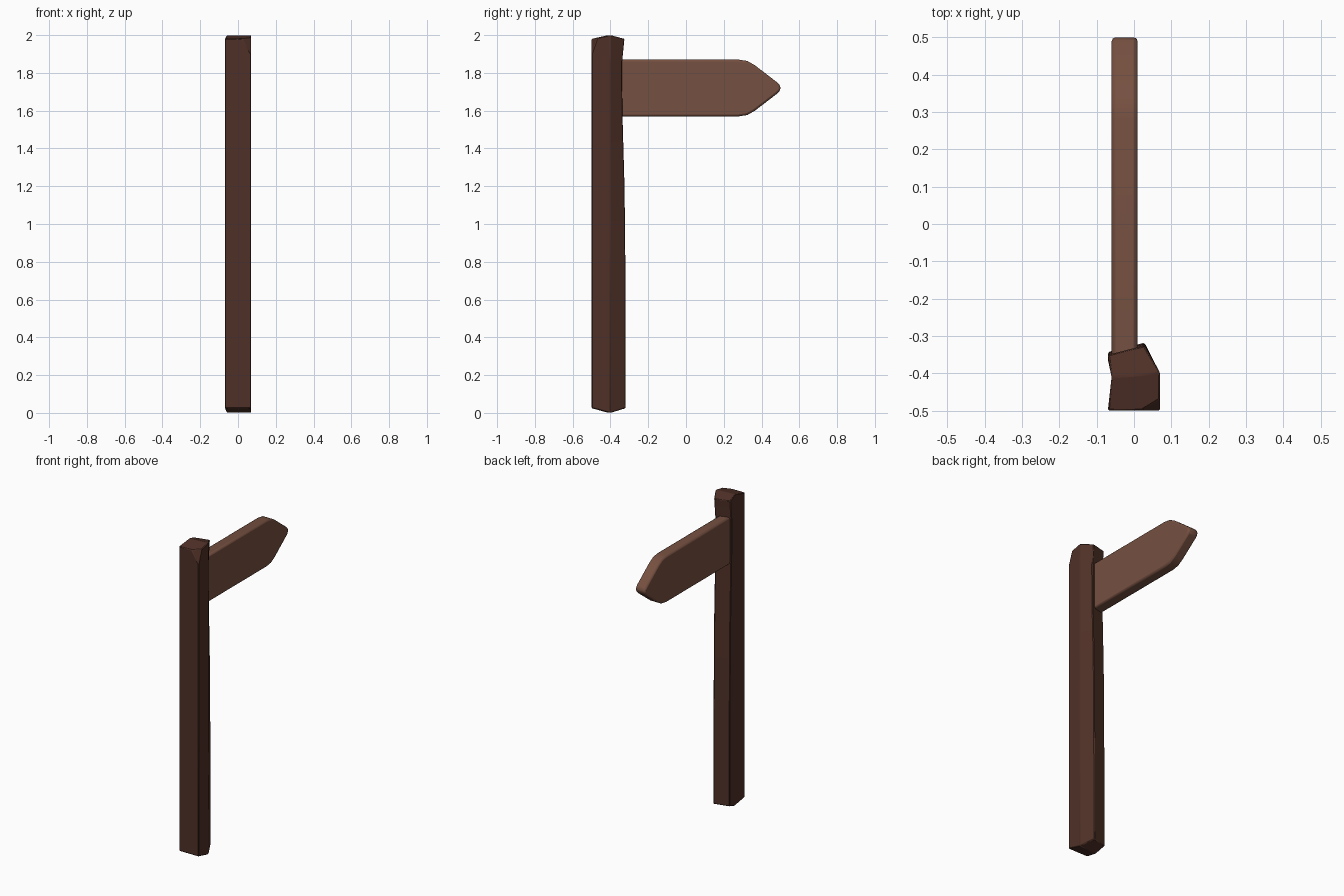
import bpy
import bmesh
from mathutils import Vector

cube = bpy.data.objects.get("Cube")
if cube:
    bpy.data.objects.remove(cube, do_unlink=True)


def make_material(name, color):
    mat = bpy.data.materials.new(name)
    mat.use_nodes = True
    mat.diffuse_color = color
    mat.node_tree.nodes["Principled BSDF"].inputs["Base Color"].default_value = color
    return mat


def make_object(name, bm, mat, bevel, segments, angle):
    bmesh.ops.recalc_face_normals(bm, faces=bm.faces[:])
    mesh = bpy.data.meshes.new(name)
    bm.to_mesh(mesh)
    bm.free()
    mesh.materials.append(mat)
    obj = bpy.data.objects.new(name, mesh)
    bpy.context.collection.objects.link(obj)
    mod = obj.modifiers.new("Worn edges", "BEVEL")
    mod.width = bevel
    mod.segments = segments
    mod.limit_method = "ANGLE"
    mod.angle_limit = 0.4
    bpy.ops.object.select_all(action="DESELECT")
    obj.select_set(True)
    bpy.context.view_layer.objects.active = obj
    bpy.ops.object.shade_smooth_by_angle(angle=angle)
    return obj


dark_wood = make_material("Dark wood", (0.078, 0.030, 0.020, 1))
light_wood = make_material("Light wood", (0.180, 0.080, 0.052, 1))

# Post: a hewn six-sided section lofted through slightly uneven heights
section = [(-0.07, -0.5), (0.07, -0.5), (0.07, -0.4),
           (0.028, -0.318), (-0.07, -0.343), (-0.06, -0.41)]
ridge = (2, 5)
# Height, rise of the middle ridge, shift of the back corners
levels = [(0.025, -0.025, 0), (0.95, 0, -0.003), (1.25, 0, -0.008),
          (1.6, 0, -0.018), (1.85, 0, -0.02), (1.98, 0.02, -0.007)]
bm = bmesh.new()
rings = []
for z, rise, shift in levels:
    ring = []
    for i, (x, y) in enumerate(section):
        back = shift if i in (3, 4) else 0
        ring.append(bm.verts.new((x, y + back, z + (rise if i in ridge else 0))))
    rings.append(ring)
for low, high in zip(rings, rings[1:]):
    for i in range(6):
        j = (i + 1) % 6
        bm.faces.new((low[i], low[j], high[j], high[i]))
for ring in (rings[0], rings[-1]):
    bm.faces.new((ring[0], ring[1], ring[2], ring[5]))
    bm.faces.new((ring[2], ring[3], ring[4], ring[5]))

# Chipped front corner at the top of the post
a, b, c = Vector((0.02, -0.5, 1.98)), Vector((0.07, -0.47, 1.985)), Vector((0.07, -0.5, 1.9))
normal = (b - a).cross(c - a)
if normal.dot(Vector((0.07, -0.5, 1.98)) - a) < 0:
    normal.negate()
cut = bmesh.ops.bisect_plane(bm, geom=bm.verts[:] + bm.edges[:] + bm.faces[:],
                             plane_co=a, plane_no=normal, clear_outer=True)
edges = [e for e in cut["geom_cut"] if isinstance(e, bmesh.types.BMEdge)]
bmesh.ops.holes_fill(bm, edges=edges)
make_object("post", bm, dark_wood, 0.004, 1, 0.3)

# Sign board: pointed outline, mirrored top to bottom and given thickness
centre = 1.72
half = [(-0.37, 0.15), (0.28, 0.15), (0.325, 0.143), (0.365, 0.12),
        (0.485, 0.028), (0.5, 0.012)]
outline = [(y, centre - h) for y, h in half]
outline += [(y, centre + h) for y, h in reversed(half)]
bm = bmesh.new()
face = bm.faces.new([bm.verts.new((-0.06, y, z)) for y, z in outline])
solid = bmesh.ops.extrude_face_region(bm, geom=[face])
bmesh.ops.translate(bm, vec=(0.07, 0, 0),
                    verts=[v for v in solid["geom"] if isinstance(v, bmesh.types.BMVert)])
make_object("sign_board", bm, light_wood, 0.011, 2, 0.6)
